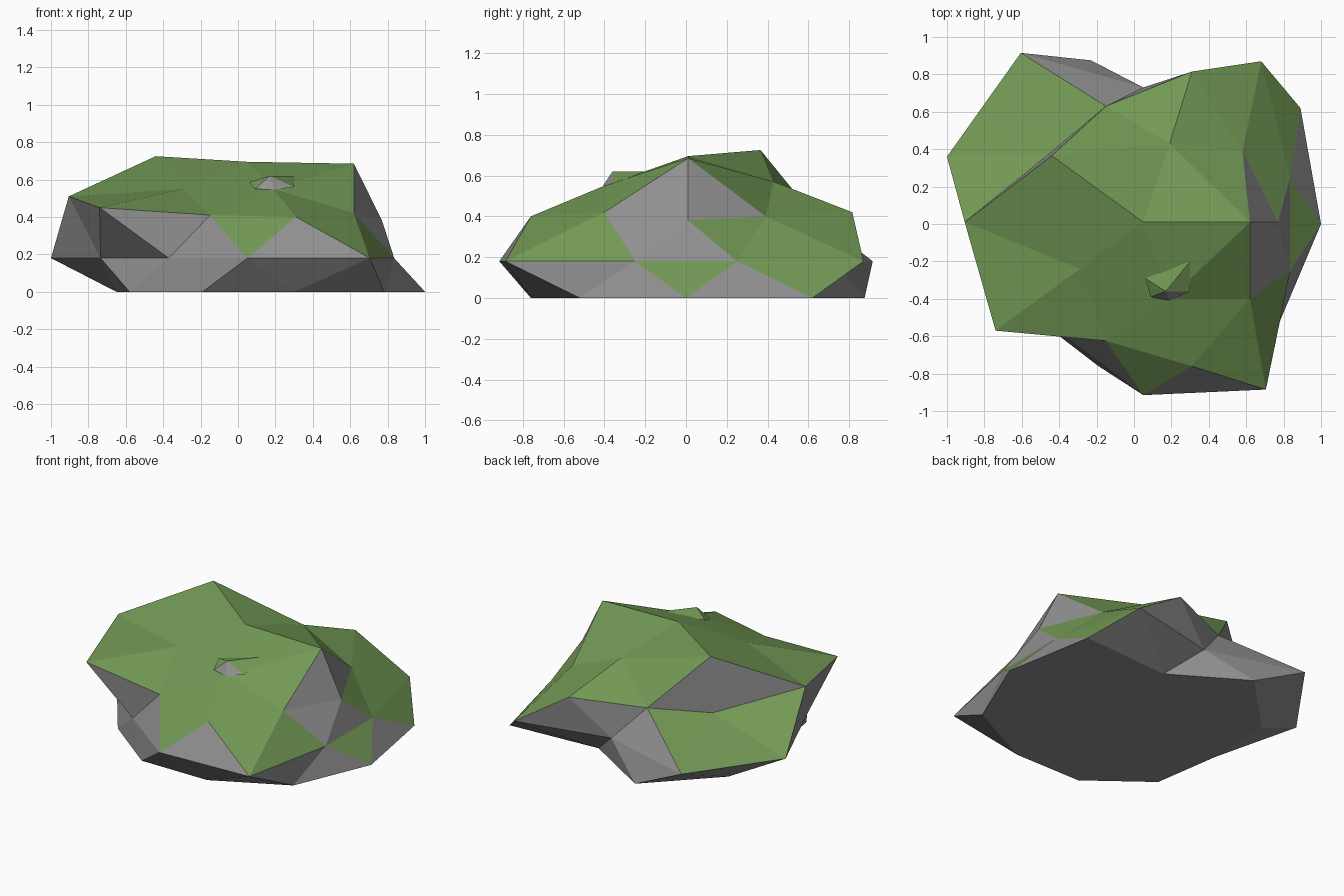
import bpy, bmesh

if "Cube" in bpy.data.objects:
    bpy.data.objects.remove(bpy.data.objects["Cube"])


def material(name, rgb):
    m = bpy.data.materials.new(name)
    m.diffuse_color = (*rgb, 1)
    m.use_nodes = True
    m.node_tree.nodes["Principled BSDF"].inputs["Base Color"].default_value = m.diffuse_color
    return m


STONE = material("stone", (0.28, 0.28, 0.28))
MOSS = material("moss", (0.17, 0.32, 0.09))


def finish(bm, name, moss_limit):
    """Flat-shaded object; upward-facing facets are mossy, the rest is stone."""
    bmesh.ops.recalc_face_normals(bm, faces=bm.faces)
    bm.normal_update()
    for f in bm.faces:
        f.material_index = int(f.normal.z > moss_limit)
    me = bpy.data.meshes.new(name)
    bm.to_mesh(me)
    bm.free()
    me.materials.append(STONE)
    me.materials.append(MOSS)
    ob = bpy.data.objects.new(name, me)
    bpy.context.collection.objects.link(ob)
    return ob


def strip(bm, upper, lower):
    """Zigzag triangles between two rings offset by half a step."""
    n = len(upper)
    for i in range(n):
        j = (i + 1) % n
        bm.faces.new((upper[i], lower[i], upper[j]))
        bm.faces.new((upper[j], lower[i], lower[j]))


# Boulder rings, counter-clockwise from +x, laid out like a half icosphere
base = [(0.89, 0.62), (0.25, 0.58), (-0.23, 0.875), (-0.64, 0.46), (-0.65, 0.0),
        (-0.58, -0.46), (-0.19, -0.76), (0.30, -0.76), (0.78, -0.52), (1.0, 0.0)]
skirt = [(0.835, 0.25), (0.68, 0.87), (0.05, 0.73), (-0.605, 0.915), (-1.0, 0.36),
         (-0.735, -0.25), (-0.37, -0.60), (0.05, -0.915), (0.705, -0.885), (0.835, -0.25)]
shoulder = [(0.77, 0.01, 0.38), (0.58, 0.39, 0.40), (0.31, 0.815, 0.42), (-0.15, 0.63, 0.40),
            (-0.46, 0.37, 0.35), (-0.905, 0.01, 0.51), (-0.74, -0.57, 0.45),
            (-0.15, -0.625, 0.41), (0.31, -0.76, 0.40), (0.62, -0.40, 0.42)]
crown = [(0.62, 0.01, 0.685), (0.19, 0.43, 0.57), (-0.44, 0.365, 0.725),
         (-0.29, -0.24, 0.55), (0.19, -0.40, 0.55)]

bm = bmesh.new()
b = [bm.verts.new((x, y, 0)) for x, y in base]
k = [bm.verts.new((x, y, 0.18)) for x, y in skirt]
s = [bm.verts.new(p) for p in shoulder]
c = [bm.verts.new(p) for p in crown]
peak = bm.verts.new((0.05, 0.01, 0.695))
bm.faces.new(b[::-1])
strip(bm, k, b)
strip(bm, s, k)
for i in range(5):
    mid, nxt = s[2 * i + 1], c[(i + 1) % 5]
    bm.faces.new((c[i], s[2 * i - 1], s[2 * i]))
    bm.faces.new((c[i], s[2 * i], mid))
    bm.faces.new((c[i], mid, nxt))
    bm.faces.new((peak, c[i], nxt))
finish(bm, "boulder", 0.595)

# Small chip of stone resting on the front slope
bm = bmesh.new()
for p in [(0.06, -0.29, 0.585), (0.30, -0.20, 0.62), (0.17, -0.36, 0.62),
          (0.09, -0.39, 0.55), (0.30, -0.36, 0.56), (0.19, -0.41, 0.545)]:
    bm.verts.new(p)
bmesh.ops.convex_hull(bm, input=bm.verts)
finish(bm, "stone_chip", 0.595)
